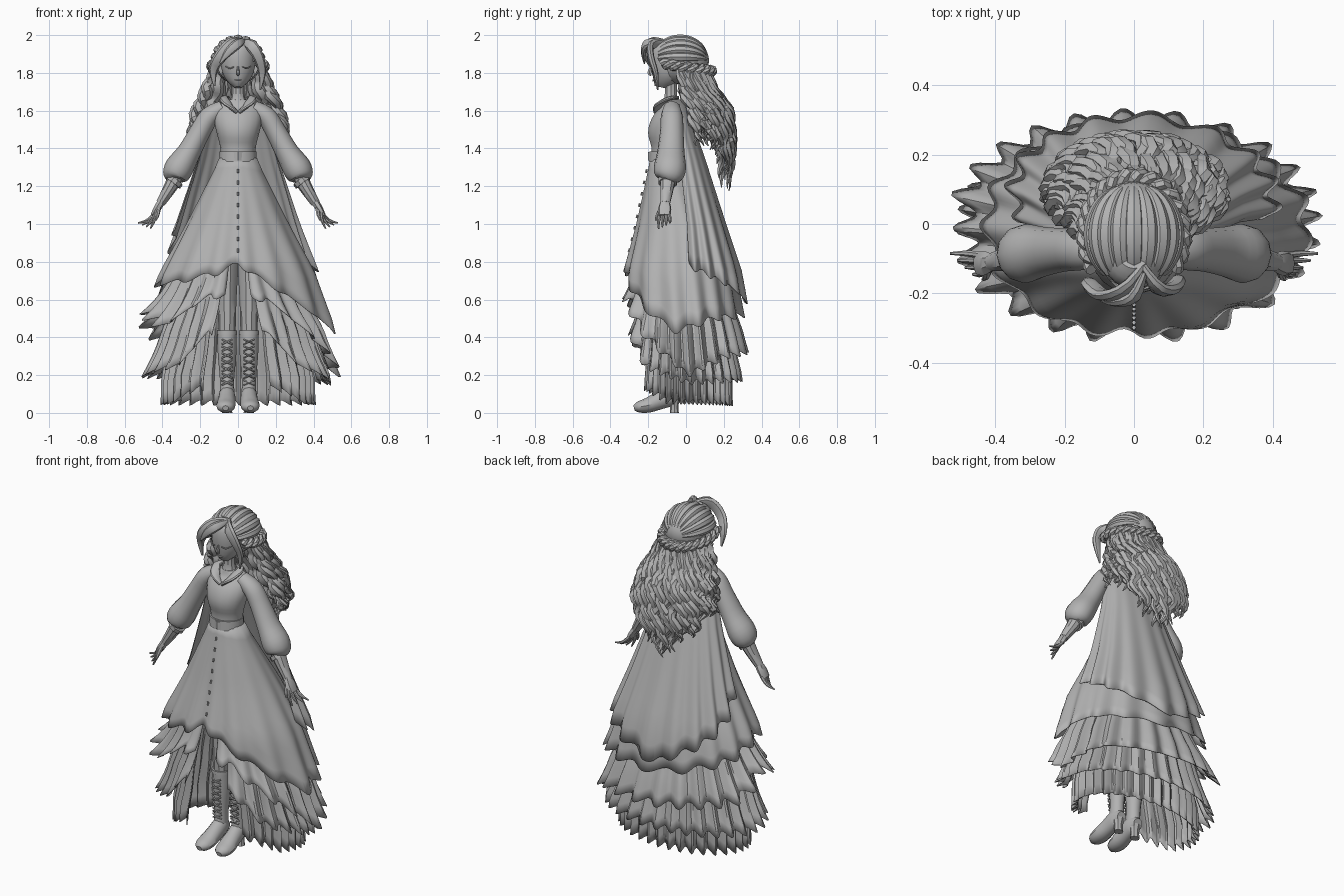
import bpy, bmesh, random
from math import sin, cos, pi, radians
from mathutils import Vector

random.seed(7)
if "Cube" in bpy.data.objects:
    bpy.data.objects.remove(bpy.data.objects["Cube"])

grey = bpy.data.materials.new("plain_grey")
grey.use_nodes = True
tone = (0.45, 0.45, 0.45, 1)
grey.diffuse_color = tone
grey.node_tree.nodes["Principled BSDF"].inputs["Base Color"].default_value = tone
parts = []


def finish(name, bm, thickness=0):
    bmesh.ops.recalc_face_normals(bm, faces=bm.faces)
    mesh = bpy.data.meshes.new(name)
    bm.to_mesh(mesh)
    bm.free()
    mesh.materials.append(grey)
    obj = bpy.data.objects.new(name, mesh)
    bpy.context.collection.objects.link(obj)
    if thickness:
        shell = obj.modifiers.new("cloth_thickness", 'SOLIDIFY')
        shell.thickness = thickness
    parts.append(obj)
    return obj


def interp(keys, x):
    """Eased lookup in ascending (x, values...) keys."""
    if x <= keys[0][0]:
        return keys[0][1:]
    for low, high in zip(keys, keys[1:]):
        if x <= high[0]:
            f = (x - low[0]) / (high[0] - low[0])
            return [p + (q - p) * f for p, q in zip(low[1:], high[1:])]
    return keys[-1][1:]


def rounded(rows, steps):
    """Catmull-Rom resampling of (x, y, z, width, depth) rows."""
    out = []
    for i in range(len(rows) - 1):
        before, start = rows[max(i - 1, 0)], rows[i]
        end, after = rows[i + 1], rows[min(i + 2, len(rows) - 1)]
        for k in range(steps):
            t = k / steps
            out.append([0.5 * (2 * b + (c - a) * t + (2 * a - 5 * b + 4 * c - d) * t * t
                               + (3 * b - a - 3 * c + d) * t ** 3)
                        for a, b, c, d in zip(before, start, end, after)])
    return out + [list(rows[-1])]


def sweep(name, strands, sides=10, ref=(0, 1, 0), steps=3):
    """Closed elliptical tubes along one or more paths."""
    bm = bmesh.new()
    for strand in strands:
        rows = rounded(strand, steps) if steps > 1 else strand
        points = [Vector(row[:3]) for row in rows]
        rings = []
        for i, row in enumerate(rows):
            tangent = points[min(i + 1, len(rows) - 1)] - points[max(i - 1, 0)]
            tangent.normalize()
            across = tangent.cross(Vector(ref)).normalized()
            over = across.cross(tangent)
            turns = [2 * pi * k / sides for k in range(sides)]
            rings.append([bm.verts.new(points[i] + across * cos(t) * max(row[3], 0.001)
                                       + over * sin(t) * max(row[4], 0.001)) for t in turns])
        for low, high in zip(rings, rings[1:]):
            for k in range(sides):
                n = (k + 1) % sides
                bm.faces.new((low[k], low[n], high[n], high[k]))
        bm.faces.new(rings[0])
        bm.faces.new(rings[-1])
    return finish(name, bm)


def flip(rows):
    return [(-row[0], *row[1:]) for row in rows]


def pair(name, strands, **options):
    """A left part and its mirrored right part."""
    sweep("left_" + name, strands, **options)
    sweep("right_" + name, [flip(s) for s in strands], **options)


def place(angle, z, outline, scale=1):
    """Point on an outline of (z, half width, front y, back y); angle 0 is the front."""
    half, front, back = interp(outline, z)
    return (half * scale * sin(angle),
            (front + back) / 2 - (back - front) / 2 * scale * cos(angle), z)


def drape(name, outline, hem, start, end, top, scales, folds, depth, phase=0, columns=168, rows=12):
    """Folded cloth hanging from a height to a hem that varies with angle."""
    bm = bmesh.new()
    grid = []
    for c in range(columns + 1):
        degrees = start + (end - start) * c / columns
        a = radians(degrees)
        wave = sin(folds * a + phase + 0.9 * sin(3 * a + phase))
        low = interp(hem, (degrees + 180) % 360 - 180)[0] - 0.015 * wave
        line = []
        for r in range(rows + 1):
            t = r / rows
            scale = scales[0] + (scales[1] - scales[0]) * t ** 3 + depth * wave * t ** 1.3
            line.append(bm.verts.new(place(a, top + (low - top) * t, outline, scale)))
        grid.append(line)
    for left, right in zip(grid, grid[1:]):
        for r in range(rows):
            bm.faces.new((left[r], left[r + 1], right[r + 1], right[r]))
    bmesh.ops.remove_doubles(bm, verts=bm.verts, dist=0.0001)
    return finish(name, bm, 0.004)


# Dress skirts: a slanted overskirt above three ruffled tiers open at the front
skirt = [(.05, .43, -.24, .26), (.2, .5, -.28, .3), (.45, .5, -.32, .31), (.75, .4, -.32, .26),
         (1.0, .27, -.26, .17), (1.34, .1, -.19, -.02)]
drape("overskirt", skirt, [(-180, .52), (-120, .62), (-90, .69), (-50, .69), (-15, .74), (0, .79),
      (25, .67), (50, .55), (80, .43), (120, .5), (180, .52)], 0, 360, 1.35, (1, 1.01), 15, .035)
drape("upper_ruffle", skirt, [(-180, .33), (-120, .4), (-90, .54), (-50, .46), (-20, .62), (20, .6),
      (50, .4), (90, .2), (130, .3), (180, .33)], 9, 351, 1.0, (.78, 1.03), 24, .07, 1)
drape("middle_ruffle", skirt, [(-180, .18), (-90, .2), (-40, .25), (-20, .42), (20, .42), (40, .25),
      (90, .16), (180, .18)], 16, 344, .85, (.72, .98), 30, .06, 2)
drape("lower_ruffle", skirt, [(-180, .05), (-60, .06), (-30, .13), (30, .13), (60, .06), (180, .05)],
      25, 335, .8, (.65, .9), 34, .06, 3)

# Cape hanging from the shoulders behind the arms
cape = [(.5, .46, -.2, .33), (.75, .41, -.18, .29), (1.0, .32, -.14, .21), (1.35, .21, -.13, .1),
        (1.55, .16, -.13, .03), (1.63, .1, -.12, .0), (1.66, .06, -.12, -.02)]
drape("cape", cape, [(-180, .58), (-140, .72), (-80, .98), (80, .78), (140, .66), (180, .58)],
      80, 280, 1.66, (1, 1), 17, .045, 1)

# Bodice, belt and neck
sweep("bodice", [[(0, -.08, 1.66, .045, .04), (0, -.08, 1.61, .12, .055), (0, -.1, 1.54, .125, .085),
                  (0, -.107, 1.48, .112, .095), (0, -.105, 1.41, .095, .08),
                  (0, -.108, 1.33, .09, .078)]], sides=18)
sweep("belt", [[(0, -.108, 1.385, .097, .086), (0, -.108, 1.33, .1, .088)]], sides=20, steps=1)
sweep("buckle", [[(0, -.19, 1.38, .025, .012), (0, -.19, 1.335, .025, .012)]], sides=4, steps=1)
sweep("neck", [[(0, -.08, 1.78, .036, .036), (0, -.08, 1.69, .034, .034), (0, -.08, 1.63, .05, .045)]])
pair("collar", [[(.005, -.16, 1.59, .012, .01), (.05, -.145, 1.63, .028, .012),
                 (.075, -.09, 1.665, .022, .012), (.05, -.04, 1.67, .008, .008)]], ref=(0, 0, 1))
sweep("buttons", [[(0, interp(skirt, z)[1] - .005, z + .009, .006, .006),
                   (0, interp(skirt, z)[1] - .01, z - .009, .006, .006)]
                  for z in [1.28 - .06 * k for k in range(8)]], sides=6, steps=1)

# Sleeves, forearms and hands
pair("sleeve", [[(.08, -.075, 1.615, .04, .045), (.15, -.075, 1.57, .052, .058),
                 (.2, -.075, 1.49, .055, .062), (.26, -.08, 1.38, .062, .072),
                 (.31, -.085, 1.3, .076, .085), (.335, -.09, 1.25, .066, .074),
                 (.34, -.095, 1.23, .038, .042)]], sides=12)
pair("forearm", [[(.325, -.095, 1.26, .042, .044), (.355, -.1, 1.2, .036, .038),
                  (.41, -.11, 1.11, .024, .026)]])
pair("cuff", [[(.33, -.095, 1.235, .047, .052), (.345, -.097, 1.215, .047, .05)]], steps=1)
fingers = [[(.438, -.09 - .016 * k, 1.06, .011, .01), (.48 - .012 * k, -.085 - .02 * k, 1.02, .009, .009),
            (.53 - .022 * k, -.085 - .02 * k, 1.005 - .01 * k, .004, .004)] for k in range(4)]
thumb = [(.42, -.13, 1.085, .012, .011), (.425, -.15, 1.05, .01, .01), (.435, -.16, 1.02, .005, .005)]
palm = [(.405, -.11, 1.12, .022, .025), (.43, -.113, 1.08, .02, .036), (.452, -.114, 1.045, .013, .032)]
pair("hand", [palm, thumb] + fingers, sides=7)

# Legs and laced heeled boots
pair("leg", [[(.058, -.07, .85, .065, .07), (.058, -.075, .6, .05, .055), (.058, -.075, .4, .045, .045)]])
pair("boot_shaft", [[(.058, -.075, .43, .05, .052), (.058, -.07, .31, .049, .053),
                     (.058, -.075, .18, .038, .042), (.058, -.08, .08, .04, .047)]], sides=12)
pair("boot_rim", [[(.058, -.075, .435, .054, .056), (.058, -.075, .415, .054, .056)]], sides=12, steps=1)
pair("boot_foot", [[(.058, -.035, .08, .03, .03), (.058, -.08, .09, .043, .055), (.06, -.14, .066, .046, .048),
                    (.064, -.2, .041, .051, .04), (.066, -.25, .031, .043, .03),
                    (.066, -.275, .025, .016, .014)]], sides=12, ref=(0, 0, 1))
pair("boot_heel", [[(.058, -.06, .08, .036, .032), (.058, -.062, .04, .026, .022),
                    (.058, -.062, 0, .028, .024)]], sides=8)
laces = []
for k in range(7):
    z = .16 + .036 * k
    front = -.118 - .01 * min(k / 4, 1)
    for tilt in (-.012, .012):
        laces.append([(.03, front + .005, z - tilt, .005, .005), (.058, front - .008, z, .005, .005),
                      (.086, front + .005, z + tilt, .005, .005)])
pair("boot_laces", laces, sides=5, ref=(0, 0, 1), steps=1)

# Head with closed eyes, nose and mouth
sweep("head", [[(0, -.125, 1.722, .018, .024), (0, -.118, 1.75, .05, .055), (0, -.105, 1.79, .077, .08),
                (0, -.09, 1.85, .092, .1), (0, -.08, 1.92, .09, .1), (0, -.07, 1.965, .05, .06)]], sides=20)
pair("eyelash", [[(.022, -.189, 1.832, .003, .003), (.045, -.181, 1.824, .005, .004),
                  (.068, -.16, 1.835, .003, .003)]], sides=5, ref=(0, 0, 1))
sweep("nose", [[(0, -.186, 1.835, .004, .004), (0, -.194, 1.8, .009, .012), (0, -.184, 1.787, .006, .004)]], sides=6)
sweep("mouth", [[(-.017, -.168, 1.762, .002, .002), (0, -.174, 1.76, .005, .005),
                 (.017, -.168, 1.762, .002, .002)]], sides=6, ref=(0, 0, 1))

# Hair cap, open over the face, with combed ridges running to the back
bm = bmesh.new()
bmesh.ops.create_uvsphere(bm, u_segments=24, v_segments=16, radius=1)
for v in bm.verts:
    v.co = (v.co.x * .128, v.co.y * .152 - .03, v.co.z * .124 + 1.865)
open_front = [f for f in bm.faces if f.calc_center_median().y < -.085 and f.calc_center_median().z < 1.93]
bmesh.ops.delete(bm, geom=open_front, context='FACES')
finish("hair_cap", bm)
ridges = []
for k in range(9):
    side = radians(-80 + 20 * k)
    ridges.append([(.117 * sin(t) * sin(side), -.03 - .14 * cos(t), 1.865 + .112 * sin(t) * cos(side),
                    .022 * sin(t) + .004, .026 * sin(t) + .004)
                   for t in [radians(40 + 13 * j) for j in range(10)]])
sweep("combed_ridges", ridges, sides=8, ref=(1, 0, 0), steps=2)

# Parted fringe
sweep("fringe", [
    [(.025, -.12, 1.965, .015, .012), (-.03, -.19, 1.955, .035, .018), (-.09, -.205, 1.89, .034, .018),
     (-.13, -.17, 1.82, .024, .016), (-.125, -.16, 1.73, .005, .005)],
    [(.025, -.12, 1.965, .015, .012), (.07, -.185, 1.945, .032, .018), (.11, -.185, 1.88, .028, .018),
     (.128, -.16, 1.8, .02, .014), (.118, -.15, 1.71, .004, .004)],
    [(.03, -.14, 1.97, .012, .01), (0, -.21, 1.955, .026, .016), (-.05, -.225, 1.91, .022, .014),
     (-.095, -.22, 1.85, .004, .004)]], sides=8)

# Braided crown: two strands twisted round each other
braid = []
for phase in (0, pi):
    strand = []
    for k in range(61):
        a = radians(55 + 250 * k / 60)
        twist = k * 0.9 + phase
        reach = 1 + .09 * cos(twist)
        strand.append((.14 * reach * sin(a), -.03 - .165 * reach * cos(a),
                       1.835 - .025 * cos(a + pi) + .016 * sin(twist), .017, .017))
    braid.append(strand)
sweep("braided_crown", braid, sides=7, ref=(0, 0, 1), steps=1)

# Long wavy hair over the back and shoulders
mane = [(1.15, .17, 0, .22), (1.3, .22, -.04, .235), (1.45, .255, -.06, .245), (1.6, .215, -.1, .23),
        (1.7, .17, -.12, .16), (1.84, .125, -.15, .11)]
for name, count, scale, width in (("outer_locks", 34, 1, .027), ("inner_locks", 18, .72, .036)):
    locks = []
    for k in range(count):
        base = radians(78 + 204 * k / (count - 1))
        phase = random.uniform(0, 2 * pi)
        bottom = 1.19 + .24 * sin(base) ** 2 + random.uniform(-.02, .07)
        lock = []
        for j in range(25):
            t = j / 24
            swing = 2 * pi * 3.6 * t + phase
            grow = min(t * 3, 1)
            spot = place(base + .11 * grow * sin(swing), 1.84 + (bottom - 1.84) * t, mane,
                         scale * (1 + .07 * grow * cos(swing)))
            girth = width * min(1, .5 + 2 * t, .1 + 4 * (1 - t))
            lock.append((*spot, girth, girth * .8))
        locks.append(lock)
    sweep(name, locks, sides=6, steps=1)

# Smooth shading with crisp folds
bpy.ops.object.select_all(action='DESELECT')
for obj in parts:
    obj.select_set(True)
bpy.context.view_layer.objects.active = parts[0]
bpy.ops.object.shade_smooth_by_angle(angle=radians(35))
